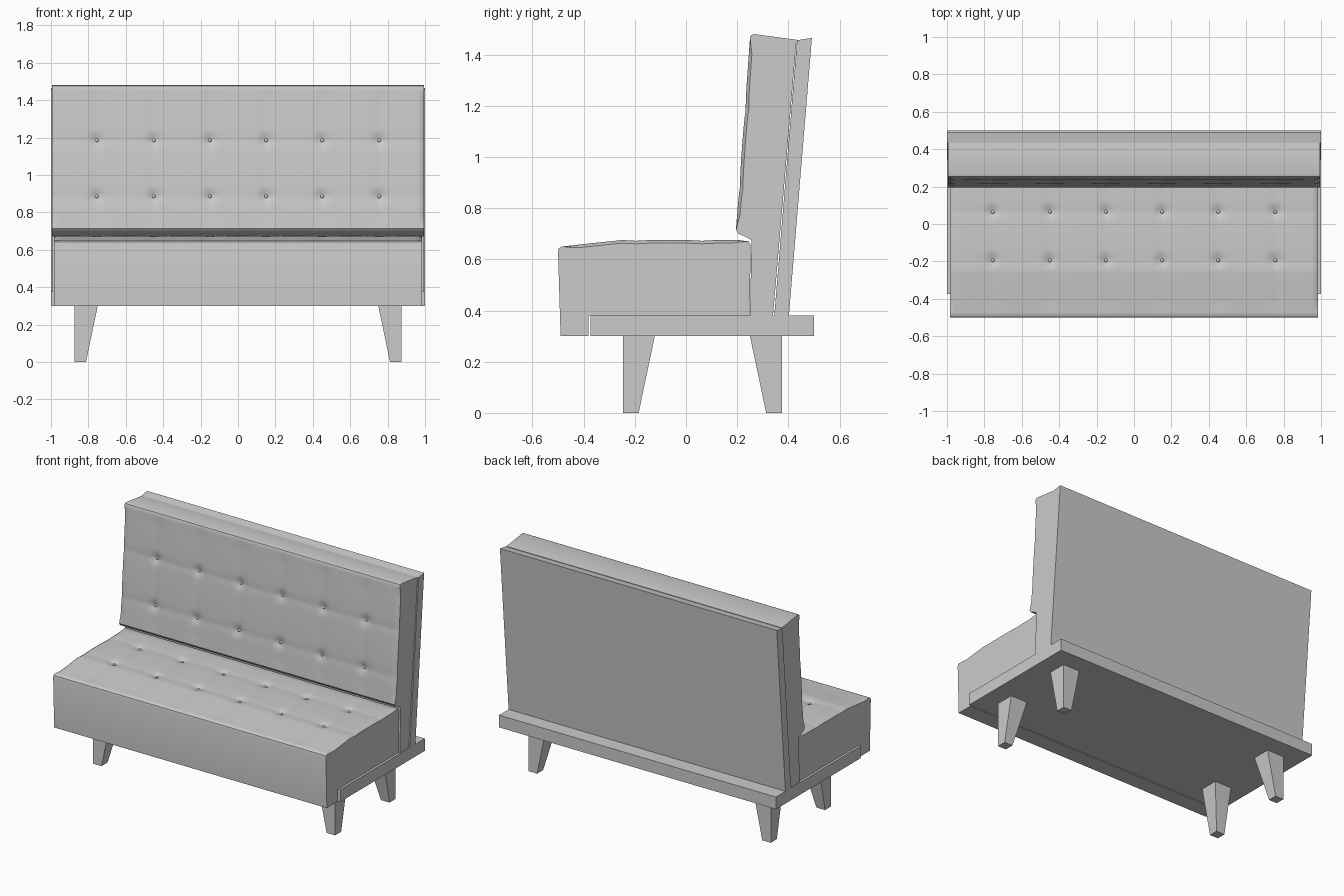
import bpy, bmesh, math

if "Cube" in bpy.data.objects:
    bpy.data.objects.remove(bpy.data.objects["Cube"], do_unlink=True)

grey = bpy.data.materials.new("plain grey")
grey.use_nodes = True
grey.diffuse_color = (0.6, 0.6, 0.6, 1)
grey.node_tree.nodes["Principled BSDF"].inputs["Base Color"].default_value = grey.diffuse_color

COLUMNS = [s * x for x in (0.15, 0.45, 0.755) for s in (-1, 1)]
SEAT_ROWS = (-0.195, 0.065)
BACK_ROWS = (0.885, 1.185)


def finish(name, bm, smooth=False):
    bmesh.ops.recalc_face_normals(bm, faces=bm.faces)
    mesh = bpy.data.meshes.new(name)
    bm.to_mesh(mesh)
    bm.free()
    mesh.materials.append(grey)
    ob = bpy.data.objects.new(name, mesh)
    bpy.context.collection.objects.link(ob)
    if smooth:
        bpy.ops.object.select_all(action="DESELECT")
        ob.select_set(True)
        bpy.context.view_layer.objects.active = ob
        bpy.ops.object.shade_smooth_by_angle(angle=math.radians(35))
    return ob


def loft(name, stations, ring_at, smooth=False):
    """Join the (y, z) ring at each x station and cap both ends."""
    bm = bmesh.new()
    rings = [[bm.verts.new((x, y, z)) for y, z in ring_at(x)] for x in stations]
    for a, b in zip(rings, rings[1:]):
        for i in range(len(a)):
            j = (i + 1) % len(a)
            bm.faces.new((a[i], a[j], b[j], b[i]))
    bm.faces.new(rings[0])
    bm.faces.new(rings[-1])
    return finish(name, bm, smooth)


def polyline(points, t):
    """Height on a polyline of (position, height) pairs."""
    for (p, h), (q, k) in zip(points, points[1:]):
        if t <= q:
            return h + (k - h) * (t - p) / (q - p)
    return points[-1][1]


def tuft_depth(x, t, rows, start, end, half):
    """Creases along rows and columns, pits at buttons, rolled side edges."""
    dx = min(abs(x - c) for c in COLUMNS)
    dt = min(abs(t - r) for r in rows)
    fade = min(1, (t - start) / 0.06, (end - t) / 0.06)
    crease = 0.004 * math.exp(-dx / 0.04) + 0.004 * math.exp(-dt / 0.04)
    pit = 0.012 * math.exp(-(dx * dx + dt * dt) / 0.0008)
    roll = 0.012 * max(0, 1 - (half - abs(x)) / 0.03) ** 2
    return (crease + pit + roll) * fade


def cushion(name, half, span, rows, outline, upright):
    start, end = span[0][0], span[-1][0]
    steps = 56
    samples = [start + (end - start) * i / steps for i in range(steps + 1)]
    stations = [half * (i / 70 - 1) for i in range(141)]

    def ring(x):
        pts = []
        for t in samples:
            h, d = polyline(span, t), tuft_depth(x, t, rows, start, end, half)
            pts.append((h + d, t) if upright else (t, h - d))
        return pts + outline
    return loft(name, stations, ring, True)


# Seat cushion with a front apron that hangs over the base
SEAT_TOP = [(-0.485, 0.65), (-0.25, 0.676), (0.2, 0.676), (0.245, 0.67)]
cushion("seat_cushion", 0.985, SEAT_TOP, SEAT_ROWS,
        [(0.253, 0.655), (0.248, 0.38), (-0.38, 0.38), (-0.38, 0.3),
         (-0.49, 0.3), (-0.5, 0.63), (-0.497, 0.643)], False)

# Backrest cushion with a lip over the seat
BACK_FACE = [(0.715, 0.195), (1.465, 0.25)]
cushion("backrest_cushion", 0.995, BACK_FACE, BACK_ROWS,
        [(0.254, 1.476), (0.265, 1.48), (0.432, 1.458), (0.34, 0.38),
         (0.25, 0.38), (0.256, 0.675), (0.235, 0.687), (0.205, 0.7)], True)

# Backrest panel and base board
loft("backrest_panel", (-1, 1),
     lambda x: [(0.345, 0.38), (0.434, 1.456), (0.492, 1.465), (0.402, 0.38)])
loft("base_board", (-1, 1),
     lambda x: [(-0.373, 0.3), (-0.373, 0.38), (0.5, 0.38), (0.5, 0.3)])


# Legs with upright outer corners and tapered inner sides
def leg(name, side, outer, inward):
    bm = bmesh.new()
    rings = []
    for z, w in ((0, 0.062), (0.3, 0.125)):
        xs = (side * 0.875, side * (0.875 - w))
        ys = (outer, outer + inward * w)
        rings.append([bm.verts.new((xs[i], ys[j], z))
                      for i, j in ((0, 0), (1, 0), (1, 1), (0, 1))])
    for i in range(4):
        j = (i + 1) % 4
        bm.faces.new((rings[0][i], rings[0][j], rings[1][j], rings[1][i]))
    for r in rings:
        bm.faces.new(r)
    finish(name, bm)


for side, word in ((-1, "right"), (1, "left")):
    leg(f"front_{word}_leg", side, -0.247, 1)
    leg(f"back_{word}_leg", side, 0.375, -1)


# Buttons sunk into the tufts
def buttons(name, rows, place):
    bm = bmesh.new()
    for t in rows:
        for x in COLUMNS:
            made = bmesh.ops.create_uvsphere(bm, u_segments=12, v_segments=8, radius=0.011)
            bmesh.ops.translate(bm, verts=made["verts"], vec=place(x, t))
    finish(name, bm, True)


buttons("seat_buttons", SEAT_ROWS, lambda x, t: (x, t, polyline(SEAT_TOP, t) - 0.022))
buttons("backrest_buttons", BACK_ROWS, lambda x, t: (x, polyline(BACK_FACE, t) + 0.022, t))
